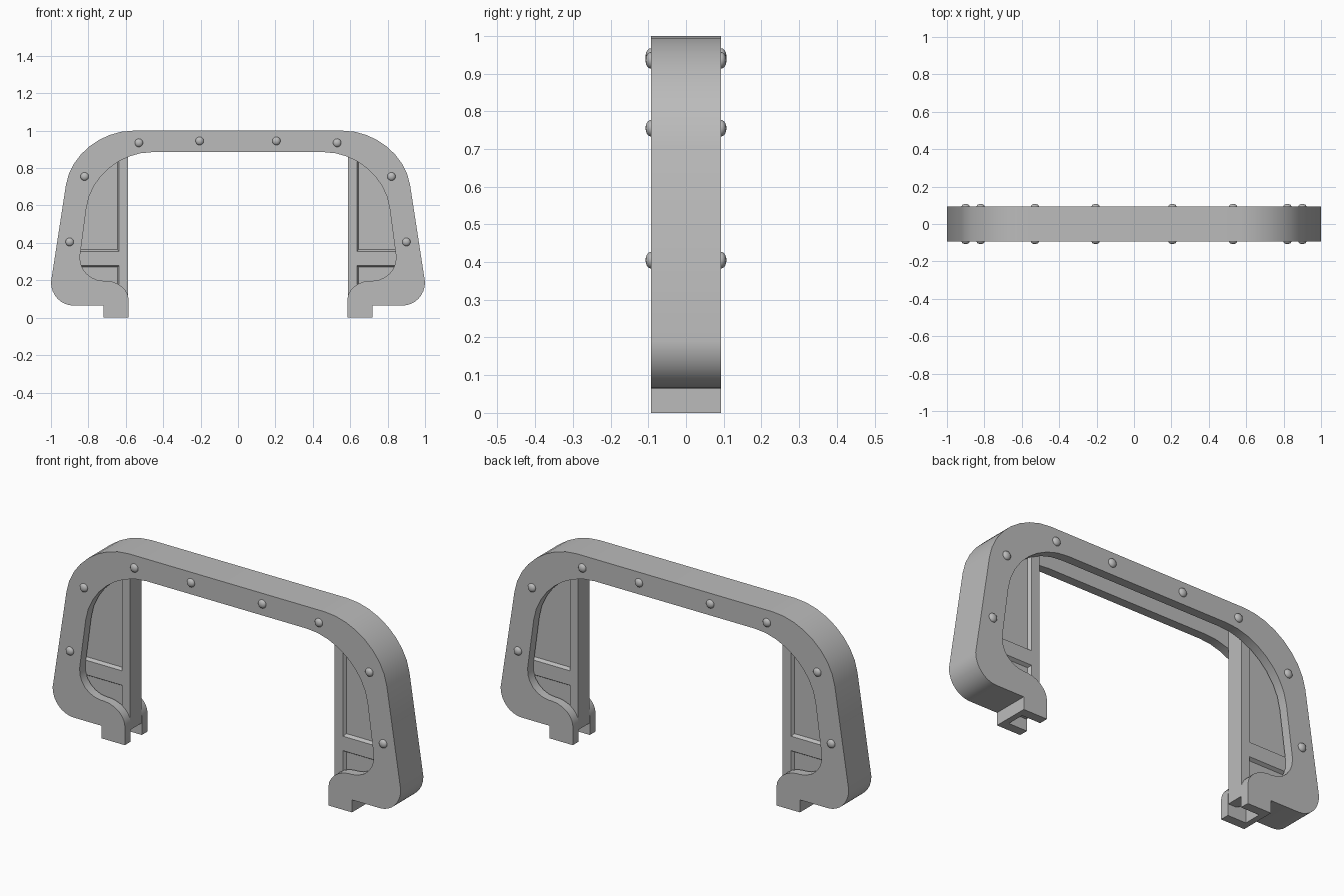
import bpy, bmesh
from mathutils import Vector
from mathutils.geometry import interpolate_bezier

if "Cube" in bpy.data.objects:
    bpy.data.objects.remove(bpy.data.objects["Cube"], do_unlink=True)

HALF = 0.093    # half depth of the frame
SLOT = 0.046    # half depth of the groove inside it
PANEL = 0.03    # half depth of the sunken panels

grey = bpy.data.materials.new("plain grey")
grey.use_nodes = True
colour = (0.5, 0.5, 0.5, 1)
grey.diffuse_color = colour
grey.node_tree.nodes["Principled BSDF"].inputs["Base Color"].default_value = colour


def arc(start, corner, end, steps=9):
    """Rounded corner from start to end, pulled towards the corner."""
    a, c, b = (Vector((*p, 0)) for p in (start, corner, end))
    pts = interpolate_bezier(a, a.lerp(c, 0.55), b.lerp(c, 0.55), b, steps)
    return [(p.x, p.y) for p in pts]


def mirrored(half):
    """Close a right-hand outline with its mirror image."""
    return half + [(-x, z) for x, z in reversed(half)]


def prism(name, outline, low, high, place):
    """Extrude a 2D outline from low to high; place maps (u, v, depth) to xyz."""
    bm = bmesh.new()
    face = bm.faces.new([bm.verts.new(place(u, v, low)) for u, v in outline])
    geom = bmesh.ops.extrude_face_region(bm, geom=[face])["geom"]
    shift = Vector(place(0, 0, high)) - Vector(place(0, 0, low))
    bmesh.ops.translate(bm, vec=shift,
                        verts=[g for g in geom if isinstance(g, bmesh.types.BMVert)])
    bmesh.ops.recalc_face_normals(bm, faces=bm.faces)
    return finish(name, bm)


def finish(name, bm):
    mesh = bpy.data.meshes.new(name)
    bm.to_mesh(mesh)
    bm.free()
    mesh.materials.append(grey)
    obj = bpy.data.objects.new(name, mesh)
    bpy.context.collection.objects.link(obj)
    return obj


def select(obj):
    bpy.ops.object.select_all(action="DESELECT")
    obj.select_set(True)
    bpy.context.view_layer.objects.active = obj


def facing_front(u, v, d):
    return (u, d, v)


# Arched frame with hooked feet
outer = (arc((0.56, 1), (0.875, 1), (0.92, 0.71))
         + arc((1, 0.19), (1, 0.065), (0.88, 0.065))
         + [(0.72, 0.065), (0.72, 0), (0.585, 0)])
inner = (arc((0.585, 0.10), (0.588, 0.19), (0.70, 0.197), 7)
         + arc((0.72, 0.197), (0.855, 0.2), (0.845, 0.33), 7)
         + arc((0.81, 0.59), (0.77, 0.885), (0.46, 0.885)))
frame = prism("arched_frame", mirrored(outer + inner), -HALF, HALF, facing_front)

# Groove running round the inside of the frame and out through the feet
groove_side = (arc((0.55, 0.96), (0.845, 0.96), (0.88, 0.70))
               + arc((0.96, 0.20), (0.965, 0.105), (0.88, 0.105))
               + [(0.69, 0.105)])
cutter = prism("groove_cutter", mirrored(groove_side + [(0.69, -0.1)]),
               -SLOT, SLOT, facing_front)
cutter.hide_render = True
groove = frame.modifiers.new("groove", "BOOLEAN")
groove.operation = "DIFFERENCE"
groove.solver = "EXACT"
groove.object = cutter
select(frame)
bpy.ops.object.modifier_apply(modifier=groove.name)
bpy.data.objects.remove(cutter, do_unlink=True)
bpy.ops.object.shade_smooth_by_angle(angle=0.6)

for side, label in ((1, "left"), (-1, "right")):
    # Sunken side panel filling the leg opening
    filling = [p for p in groove_side if p[0] > 0.6] + [(0.61, 0.105), (0.61, 0.95)]
    prism(label + "_panel", [(side * x, z) for x, z in filling],
          -PANEL, PANEL, facing_front)

    # Upright post with a chamfer towards the panel
    post = [(0.588, -SLOT), (0.635, -SLOT), (0.645, -PANEL),
            (0.645, PANEL), (0.635, SLOT), (0.588, SLOT)]
    prism(label + "_post", [(side * x, y) for x, y in post], 0.06, 0.955,
          lambda u, v, d: (u, v, d))

    # Cross rail between the two panel fields
    rail = [(-PANEL, 0.27), (-SLOT, 0.28), (-SLOT, 0.355), (-PANEL, 0.365),
            (PANEL, 0.365), (SLOT, 0.355), (SLOT, 0.28), (PANEL, 0.27)]
    prism(label + "_cross_rail", rail, side * 0.62, side * 0.92,
          lambda u, v, d: (d, u, v))

    # Domed rivets on the front and back faces
    for number, (x, z) in enumerate(((0.205, 0.945), (0.53, 0.935),
                                     (0.82, 0.755), (0.90, 0.405)), 1):
        for sign, face in ((-1, "front"), (1, "back")):
            bm = bmesh.new()
            bmesh.ops.create_uvsphere(bm, u_segments=16, v_segments=10, radius=0.022)
            bmesh.ops.scale(bm, vec=(1, 0.65, 1), verts=bm.verts)
            rivet = finish(f"{label}_{face}_rivet_{number}", bm)
            rivet.location = (side * x, sign * HALF, z)
            select(rivet)
            bpy.ops.object.shade_smooth()
